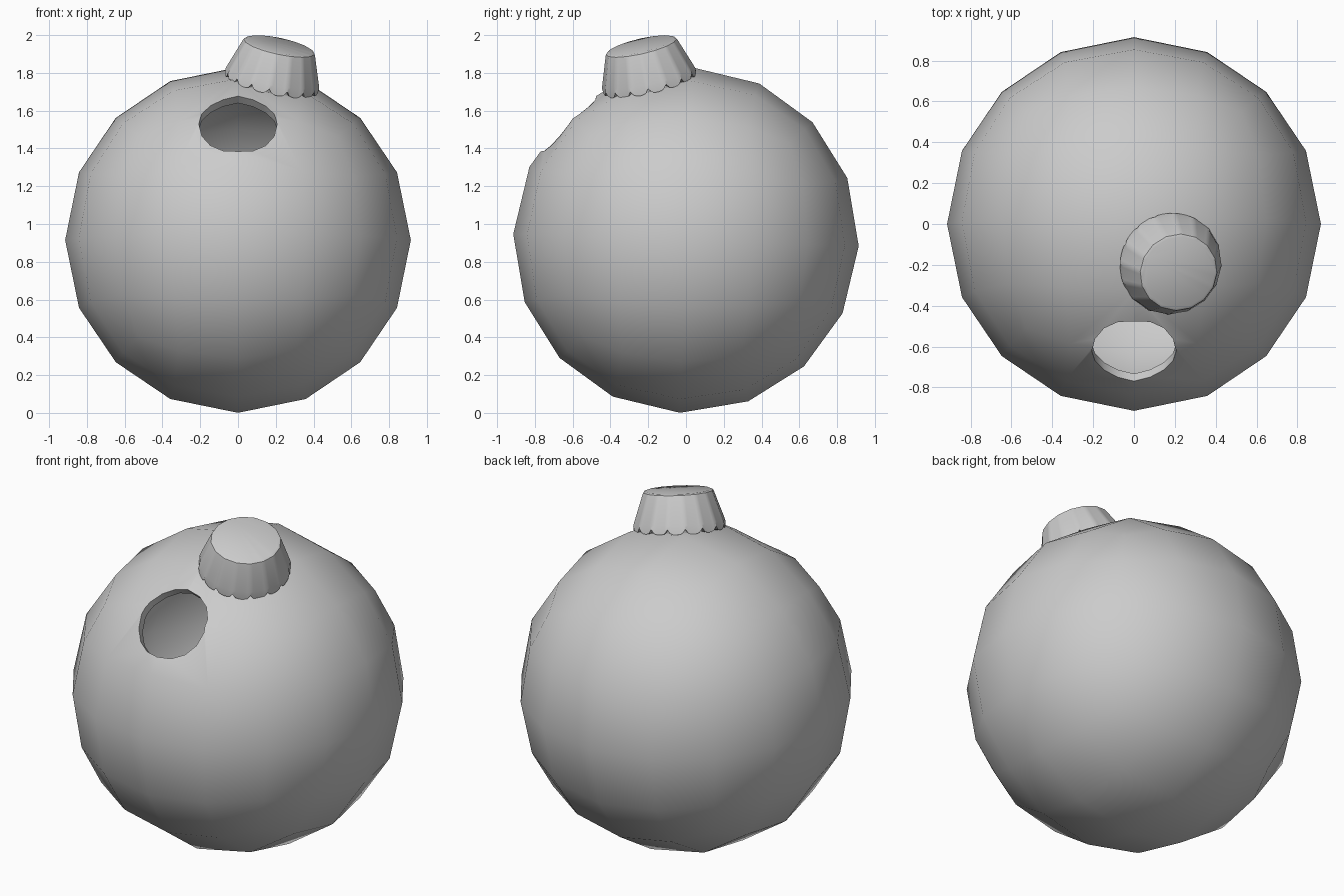
import bpy, bmesh, math
from mathutils import Vector, Matrix

if "Cube" in bpy.data.objects:
    bpy.data.objects.remove(bpy.data.objects["Cube"])

R = 0.915
CENTRE = Vector((0, 0, R))

grey = bpy.data.materials.new("grey")
grey.diffuse_color = (0.6, 0.6, 0.6, 1)
grey.use_nodes = True
grey.node_tree.nodes["Principled BSDF"].inputs["Base Color"].default_value = grey.diffuse_color


def activate(ob):
    bpy.ops.object.select_all(action='DESELECT')
    ob.select_set(True)
    bpy.context.view_layer.objects.active = ob


def apply_modifier(ob, kind, **settings):
    activate(ob)
    mod = ob.modifiers.new(kind, kind)
    for key, value in settings.items():
        setattr(mod, key, value)
    bpy.ops.object.modifier_apply(modifier=mod.name)


def smooth(ob, angle=30):
    activate(ob)
    bpy.ops.object.shade_smooth_by_angle(angle=math.radians(angle))


# Hollow bauble: rounded cube projected to a sphere, tipped slightly
bpy.ops.mesh.primitive_cube_add(size=2)
ball = bpy.context.object
ball.name = "bauble"
apply_modifier(ball, 'SUBSURF', levels=2)
for v in ball.data.vertices:
    v.co = v.co.normalized() * R
ball.data.transform(Matrix.Translation(CENTRE) @ Matrix.Rotation(math.radians(-2), 4, 'X'))
ball.data.materials.append(grey)
apply_modifier(ball, 'SOLIDIFY', thickness=0.05, offset=-1, use_even_offset=True)

# Round opening through the front of the shell
axis = Vector((0, -0.711, 0.703)).normalized()
bpy.ops.mesh.primitive_cylinder_add(vertices=16, radius=0.207, depth=0.5,
                                    location=CENTRE + axis * 0.9,
                                    rotation=axis.to_track_quat('Z', 'Y').to_euler())
cutter = bpy.context.object
cutter.name = "opening_cutter"
cutter.hide_render = True
cutter.data.materials.append(grey)
apply_modifier(ball, 'BOOLEAN', operation='DIFFERENCE', solver='EXACT', object=cutter)
bpy.data.objects.remove(cutter)
smooth(ball)

# Tapered cap with a scalloped skirt and a bevelled flat top
LOBES, STEPS = 16, 6
COUNT = LOBES * STEPS
bm = bmesh.new()


def ring(radius, height, scallop=0.0):
    verts = []
    for i in range(COUNT):
        a = 2 * math.pi * i / COUNT
        u = (i % STEPS) / STEPS
        drop = scallop * math.sqrt(max(0, 1 - (2 * u - 1) ** 2))
        # straight sides between the lobe joints
        r = radius * math.cos(math.pi / LOBES) / math.cos((u - 0.5) * 2 * math.pi / LOBES)
        verts.append(bm.verts.new((r * math.cos(a), r * math.sin(a), height - drop)))
    return verts


rings = [ring(0.225, 0.895, 0.03), ring(0.254, 0.895, 0.03), ring(0.248, 0.915),
         ring(0.197, 1.062), ring(0.192, 1.074), ring(0.18, 1.08)]
for low, high in zip(rings, rings[1:]):
    for i in range(COUNT):
        j = (i + 1) % COUNT
        bm.faces.new((low[i], low[j], high[j], high[i]))
bm.faces.new(rings[-1])
bm.faces.new(rings[0][::-1])
bmesh.ops.recalc_face_normals(bm, faces=bm.faces)
mesh = bpy.data.meshes.new("cap")
bm.to_mesh(mesh)
bm.free()
cap_axis = Vector((0.203, -0.22, 0.954)).normalized()
mesh.transform(Matrix.Translation(CENTRE) @ cap_axis.to_track_quat('Z', 'Y').to_matrix().to_4x4())
mesh.materials.append(grey)
cap = bpy.data.objects.new("cap", mesh)
bpy.context.collection.objects.link(cap)
smooth(cap, 35)
